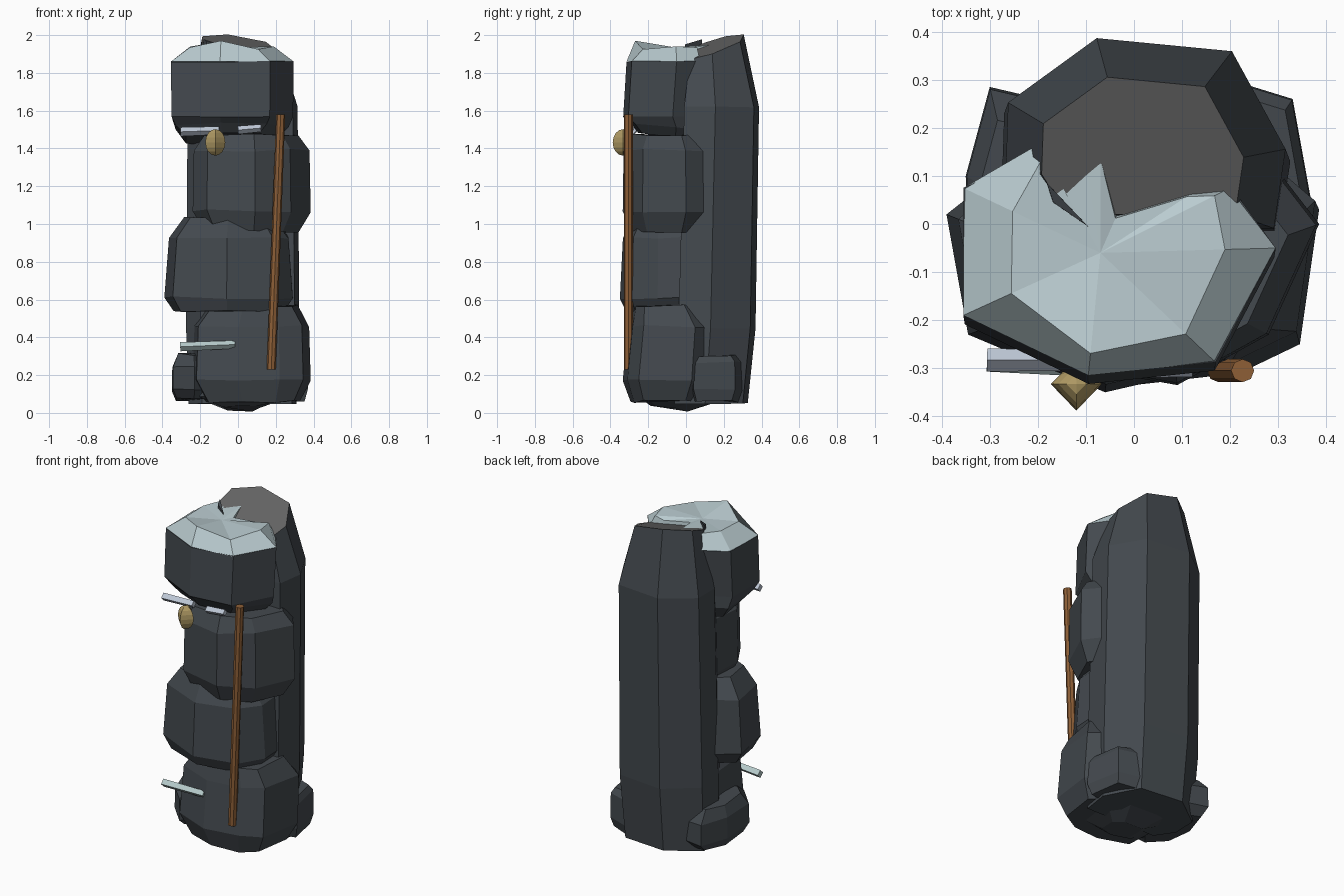
import bpy, bmesh, random
from mathutils import Vector

random.seed(4)
cube = bpy.data.objects.get("Cube")
if cube:
    bpy.data.objects.remove(cube)


def material(name, color):
    mat = bpy.data.materials.new(name)
    mat.use_nodes = True
    rgba = (*color, 1)
    mat.diffuse_color = rgba
    mat.node_tree.nodes["Principled BSDF"].inputs["Base Color"].default_value = rgba
    return mat


dark_stone = material("dark_stone", (.057, .067, .077))
bare_stone = material("bare_stone", (.13, .13, .13))
snow = material("snow", (.49, .60, .63))
pale_ice = material("pale_ice", (.52, .58, .68))
frost = material("frost", (.47, .60, .60))
wood = material("wood", (.27, .115, .038))
brass = material("brass", (.44, .33, .13))


def finish(name, bm, *mats):
    bmesh.ops.recalc_face_normals(bm, faces=bm.faces)
    mesh = bpy.data.meshes.new(name)
    bm.to_mesh(mesh)
    bm.free()
    for mat in mats:
        mesh.materials.append(mat)
    obj = bpy.data.objects.new(name, mesh)
    bpy.context.collection.objects.link(obj)
    return obj


def rock(name, outline, levels, mats=(dark_stone,), rough=.008, lean=0):
    """Loft an outline through levels of (height, scale, tilt, y shift)."""
    bm = bmesh.new()
    n = len(outline)
    centre = sum((Vector(p) for p in outline), Vector((0, 0))) / n
    rings = []
    for z, scale, tilt, shift in levels:
        ring = []
        for p in outline:
            arm = (Vector(p) - centre) * scale
            q = centre + arm
            lift = tilt * (arm.y + lean * arm.x) + random.uniform(-rough, rough)
            ring.append(bm.verts.new((q.x, q.y + shift, z + lift)))
        rings.append(ring)
    for low, high in zip(rings, rings[1:]):
        for i in range(n):
            j = (i + 1) % n
            bm.faces.new((low[i], low[j], high[j], high[i]))
    bm.faces.new(rings[0][::-1])
    top = bm.faces.new(rings[-1])
    if len(mats) > 1:
        top.material_index = 1
    return finish(name, bm, *mats)


def bar(name, start, end, radius, sides, mat, end_scale=1):
    """Straight bar between two points."""
    start, end = Vector(start), Vector(end)
    axis = end - start
    bm = bmesh.new()
    bmesh.ops.create_cone(bm, cap_ends=True, segments=sides, radius1=radius,
                          radius2=radius * end_scale, depth=axis.length)
    turn = axis.to_track_quat('Z', 'Y').to_matrix()
    bmesh.ops.rotate(bm, verts=bm.verts, matrix=turn)
    bmesh.ops.translate(bm, verts=bm.verts, vec=(start + end) / 2)
    return finish(name, bm, mat)


# Tall slab standing at the back, with a bare sloping top
rock("back_slab",
     [(-.27, .25), (-.275, .1), (-.2, -.02), (.3, -.02), (.325, .15), (.21, .36), (-.08, .388)],
     [(.05, .95, 0, -.05), (.45, 1, 0, -.02), (1.62, .97, 0, .005), (1.945, .7, .32, -.018)],
     (dark_stone, bare_stone), rough=.004, lean=-.5)

# Four boulders stacked in front of the slab
rock("bottom_boulder",
     [(-.25, .1), (-.22, -.25), (0, -.335), (.22, -.31), (.345, -.25), (.385, .03), (.28, .12)],
     [(.06, .8, 0, 0), (.17, 1, 0, 0), (.46, .97, 0, .023), (.565, .75, 0, 0)])
rock("lower_boulder",
     [(-.39, .02), (-.345, -.23), (-.06, -.35), (.2, -.29), (.29, -.15), (.29, .02), (-.25, .13)],
     [(.54, .86, 0, 0), (.61, 1, 0, 0), (.93, .93, 0, 0), (1.03, .7, 0, 0)])
rock("upper_boulder",
     [(-.22, .1), (-.24, -.16), (-.165, -.29), (.09, -.335), (.28, -.23), (.385, 0), (.3, .11)],
     [(.96, .8, 0, 0), (1.07, 1, 0, 0), (1.39, .98, 0, 0), (1.475, .8, 0, 0)])
rock("top_boulder",
     [(-.355, .075), (-.355, -.19), (-.095, -.315), (.17, -.287), (.295, -.05), (.2, .08), (-.19, .15)],
     [(1.45, .74, -.2, 0), (1.515, .92, -.1, 0), (1.57, .99, 0, -.02), (1.86, 1, 0, 0)], rough=.004)

# Footing stones
rock("footing", [(-.28, .1), (-.25, -.17), (0, -.28), (.26, -.2), (.3, .1), (.2, .28), (-.17, .28)],
     [(.025, .35, 0, -.1), (.07, .85, 0, -.02), (.22, .95, 0, 0)], rough=.022)
rock("left_foot_stone",
     [(-.35, .1), (-.345, -.12), (-.23, -.24), (-.08, -.05), (-.15, .25), (-.3, .285)],
     [(.07, .8, 0, 0), (.12, 1, 0, 0), (.24, .98, 0, 0), (.31, .72, 0, 0)])
rock("right_foot_stone",
     [(.37, .04), (.33, .26), (.2, .3), (.12, .1), (.24, .02)],
     [(.06, .85, 0, 0), (.12, 1, 0, 0), (.27, .98, 0, 0), (.305, .8, 0, 0)])

# Snow cap: flat rim, jagged ridge and a slightly sunken middle
bm = bmesh.new()
cap_outline = [(-.355, .075), (-.355, -.19), (-.095, -.315), (.17, -.288), (.295, -.05),
               (.2, .075), (.13, .07), (-.035, .02), (-.07, .16), (-.11, .18), (-.185, .09), (-.2, .165)]
# Ridge points as (share of the way out, height)
ridge_points = [(.64, 1.94), (.65, 1.935), (.82, 1.97), (.74, 1.925), (.71, 1.94), (.88, 1.935),
                (.9, 1.92), (.9, 1.93), (.9, 1.95), (.9, 1.95), (.9, 1.94), (.9, 1.95)]
middle = Vector((-.07, -.06))
rim, ridge = [], []
for p, (share, height) in zip(cap_outline, ridge_points):
    rim.append(bm.verts.new((*p, 1.86)))
    ridge.append(bm.verts.new((*middle.lerp(Vector(p), share), height)))
peak = bm.verts.new((*middle, 1.935))
for i in range(len(rim)):
    j = (i + 1) % len(rim)
    bm.faces.new((rim[i], rim[j], ridge[j], ridge[i]))
    bm.faces.new((ridge[i], ridge[j], peak))
bm.faces.new(rim[::-1])
finish("snow_cap", bm, snow)

# Stone splinter poking through the snow
rock("stone_splinter", [(-.185, .09), (-.17, .045), (-.09, -.01)],
     [(1.85, 1, 0, 0), (1.965, .9, .3, 0)], rough=0)

# Leaning pole and icy rungs on the front
bar("leaning_pole", (.176, -.305, .23), (.226, -.305, 1.58), .024, 8, wood)
bar("upper_left_rung", (-.305, -.283, 1.488), (-.1, -.283, 1.495), .024, 4, pale_ice, .9)
bar("upper_right_rung", (0, -.298, 1.497), (.122, -.298, 1.508), .022, 4, pale_ice, .9)
bar("lower_rung", (-.305, -.283, .35), (-.015, -.3, .362), .024, 4, frost, .9)

# Faceted lantern
bm = bmesh.new()
bmesh.ops.create_uvsphere(bm, u_segments=4, v_segments=8, radius=1)
bmesh.ops.scale(bm, verts=bm.verts, vec=(.053, .055, .07))
bmesh.ops.translate(bm, verts=bm.verts, vec=(-.12, -.333, 1.432))
finish("lantern", bm, brass)
